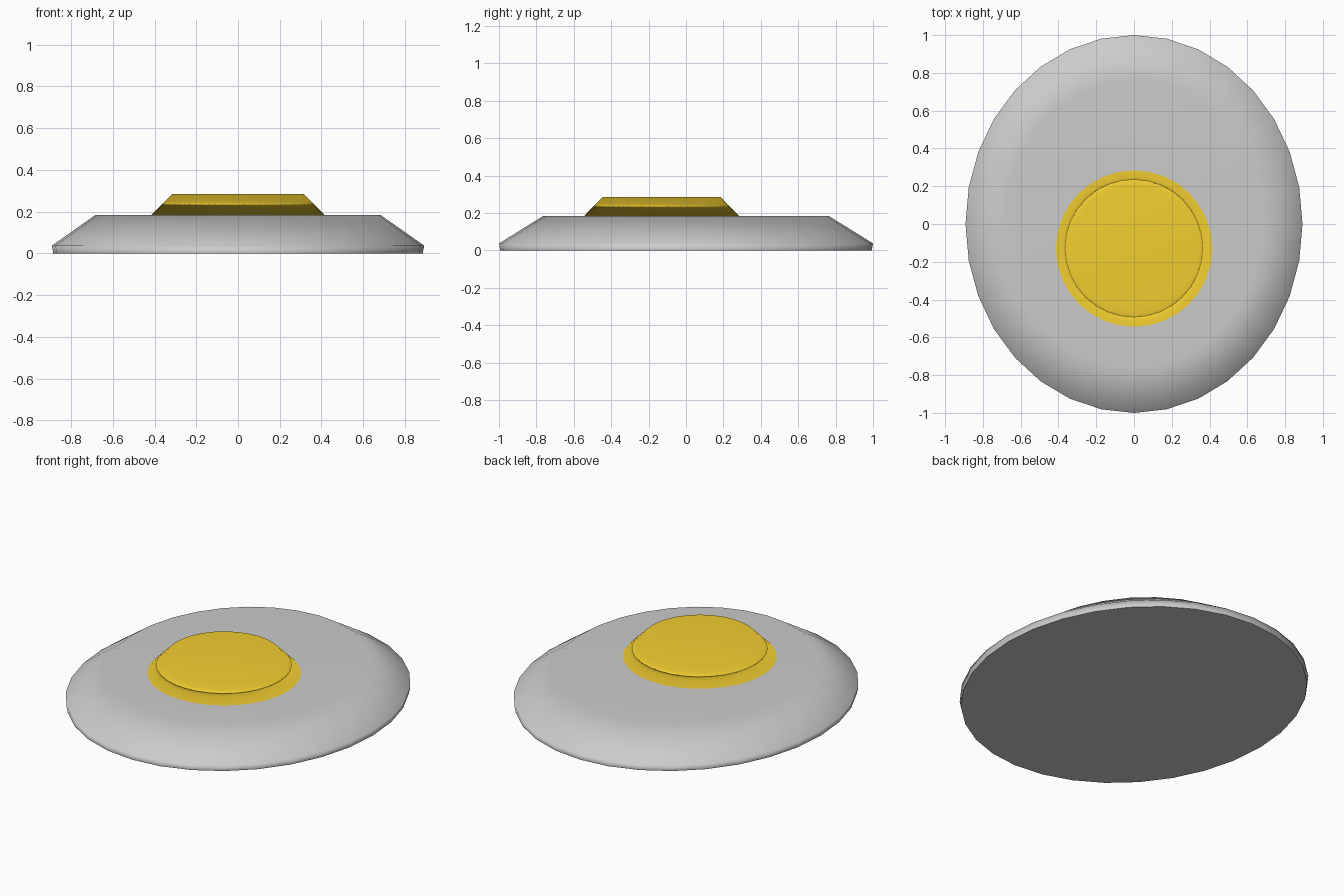
import bpy, bmesh, math

if "Cube" in bpy.data.objects:
    bpy.data.objects.remove(bpy.data.objects["Cube"])

SEGMENTS = 32


def lofted_disc(name, rings, smooth_angle, cy=0.0):
    """Stack of elliptical rings (rx, ry, z), skinned and capped."""
    bm = bmesh.new()
    loops = []
    for rx, ry, z in rings:
        loops.append([bm.verts.new((rx * math.cos(a), cy + ry * math.sin(a), z))
                      for a in (2 * math.pi * i / SEGMENTS for i in range(SEGMENTS))])
    for low, high in zip(loops, loops[1:]):
        for i in range(SEGMENTS):
            j = (i + 1) % SEGMENTS
            bm.faces.new((low[i], low[j], high[j], high[i]))
    bm.faces.new(loops[0][::-1])
    bm.faces.new(loops[-1])
    mesh = bpy.data.meshes.new(name)
    bm.to_mesh(mesh)
    bm.free()
    obj = bpy.data.objects.new(name, mesh)
    bpy.context.collection.objects.link(obj)

    bpy.ops.object.select_all(action='DESELECT')
    obj.select_set(True)
    bpy.context.view_layer.objects.active = obj
    bpy.ops.object.shade_smooth_by_angle(angle=math.radians(smooth_angle))
    # Large caps dominate the normals, so they shade flat
    weighted = obj.modifiers.new("weighted_normals", 'WEIGHTED_NORMAL')
    weighted.keep_sharp = True
    return obj


# Egg white: thin rim under a wide bevelled slab
lofted_disc("egg_white", [(0.885, 0.993, 0.0),
                          (0.892, 1.0, 0.037),
                          (0.682, 0.762, 0.185)], 70)

# Yolk: low rounded disc set toward the front
yolk = lofted_disc("egg_yolk", [(0.414, 0.414, 0.185),
                                (0.315, 0.315, 0.285)], 180, cy=-0.13)
gold = bpy.data.materials.new("yolk_gold")
gold.diffuse_color = (0.9, 0.62, 0.03, 1)
gold.use_nodes = True
gold.node_tree.nodes["Principled BSDF"].inputs["Base Color"].default_value = gold.diffuse_color
yolk.data.materials.append(gold)
